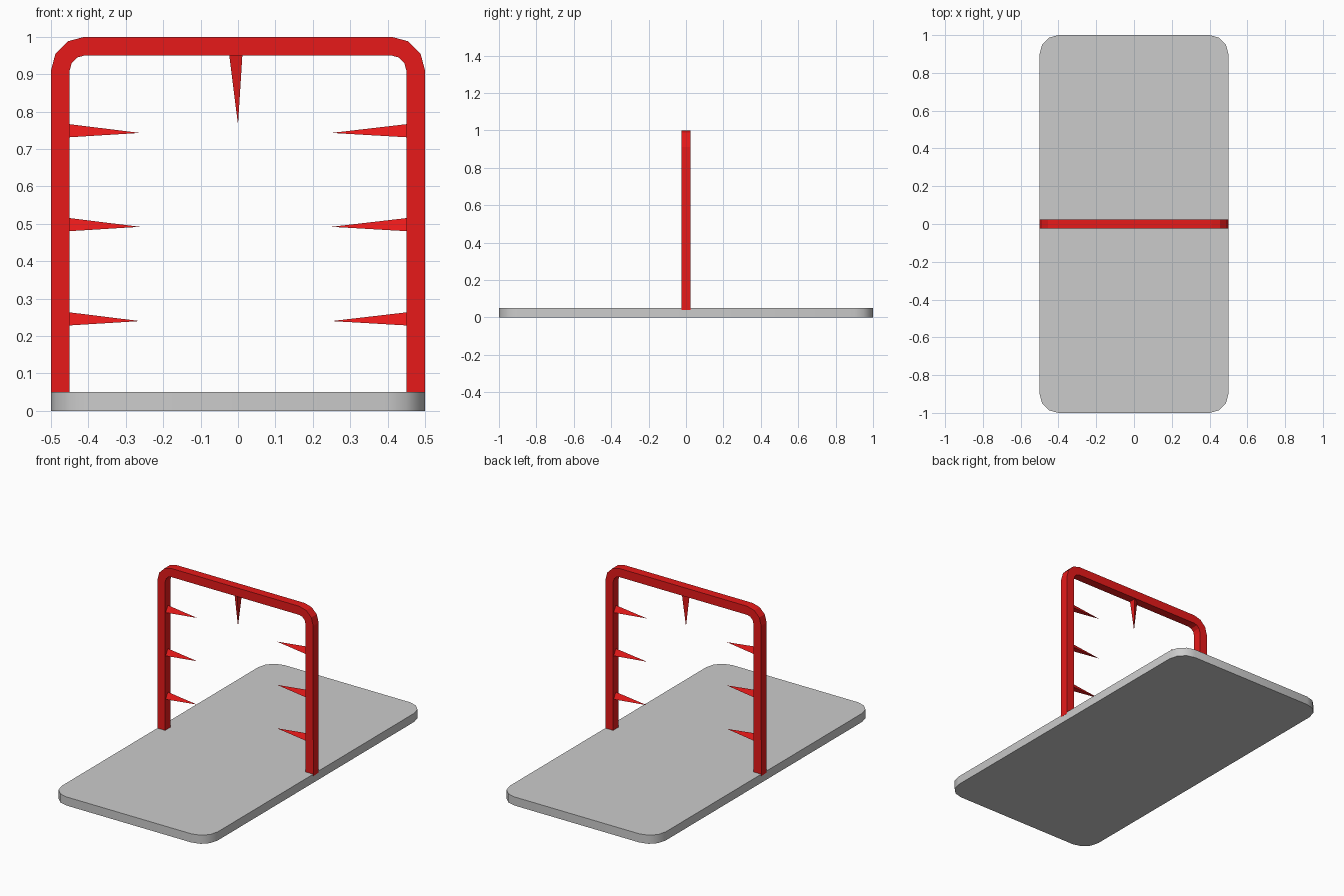
import bpy, bmesh
from math import sin, cos, pi, radians
from mathutils import Matrix, Vector

if "Cube" in bpy.data.objects:
    bpy.data.objects.remove(bpy.data.objects["Cube"])

red = bpy.data.materials.new("red_paint")
red.diffuse_color = (0.8, 0.01, 0.01, 1)
red.use_nodes = True
red.node_tree.nodes["Principled BSDF"].inputs["Base Color"].default_value = red.diffuse_color


def finish(name, bm, mat=None):
    bmesh.ops.recalc_face_normals(bm, faces=bm.faces[:])
    mesh = bpy.data.meshes.new(name)
    bm.to_mesh(mesh)
    bm.free()
    obj = bpy.data.objects.new(name, mesh)
    bpy.context.collection.objects.link(obj)
    if mat:
        mesh.materials.append(mat)
    return obj


def arc(cx, cy, r, start, steps=3):
    """Quarter arc, counter-clockwise from the start angle."""
    return [(cx + r * cos(start + i * pi / 2 / steps),
             cy + r * sin(start + i * pi / 2 / steps)) for i in range(steps + 1)]


# Base slab with rounded corners
bm = bmesh.new()
outline = (arc(0.4, 0.9, 0.1, 0) + arc(-0.4, 0.9, 0.1, pi / 2)
           + arc(-0.4, -0.9, 0.1, pi) + arc(0.4, -0.9, 0.1, 3 * pi / 2))
face = bm.faces.new([bm.verts.new((x, y, 0)) for x, y in outline])
ext = bmesh.ops.extrude_face_region(bm, geom=[face], use_keep_orig=True)
top = [g for g in ext["geom"] if isinstance(g, bmesh.types.BMVert)]
bmesh.ops.translate(bm, verts=top, vec=(0, 0, 0.05))
base = finish("base_slab", bm)
bpy.context.view_layer.objects.active = base
base.select_set(True)
bpy.ops.object.shade_smooth_by_angle(angle=radians(35))
base.select_set(False)


# Square-section arch: outer and inner outlines joined by quads
def arch_path(half, height, r):
    c, h = 0.41, 0.91
    return ([(half, 0.04)] + arc(c, h, r, 0) + arc(-c, h, r, pi / 2)
            + [(-half, 0.04)])


bm = bmesh.new()
rings = []
for (ox, oz), (ix, iz) in zip(arch_path(0.5005, 1.0, 0.09), arch_path(0.45, 0.95, 0.04)):
    corners = [(ox, -0.025, oz), (ox, 0.025, oz), (ix, 0.025, iz), (ix, -0.025, iz)]
    rings.append([bm.verts.new(c) for c in corners])
for a, b in zip(rings, rings[1:]):
    for i in range(4):
        j = (i + 1) % 4
        bm.faces.new((a[i], a[j], b[j], b[i]))
bm.faces.new(rings[0])
bm.faces.new(rings[-1])
finish("arch", bm, red)


# Three-sided spikes pointing inward; 'ridge' is the side the sharp edge is on
def spike(name, root, tip, ridge, r=0.0235):
    root, tip, ridge = Vector(root), Vector(tip), Vector(ridge)
    axis = (tip - root).normalized()
    bm = bmesh.new()
    ring = [bm.verts.new(root + Matrix.Rotation(i * 2 * pi / 3, 3, axis) @ ridge * r)
            for i in range(3)]
    bm.faces.new(ring)
    apex = bm.verts.new(tip)
    for i in range(3):
        bm.faces.new((ring[i], ring[(i + 1) % 3], apex))
    finish(name, bm, red)


for i, z in enumerate((0.24, 0.492, 0.743)):
    spike(f"left_spike_{i + 1}", (-0.452, 0, z), (-0.262, 0, z), (0, 0, 1))
    spike(f"right_spike_{i + 1}", (0.452, 0, z), (0.25, 0, z), (0, 0, 1))
spike("top_spike", (0, 0, 0.952), (0, 0, 0.765), (-1, 0, 0))
